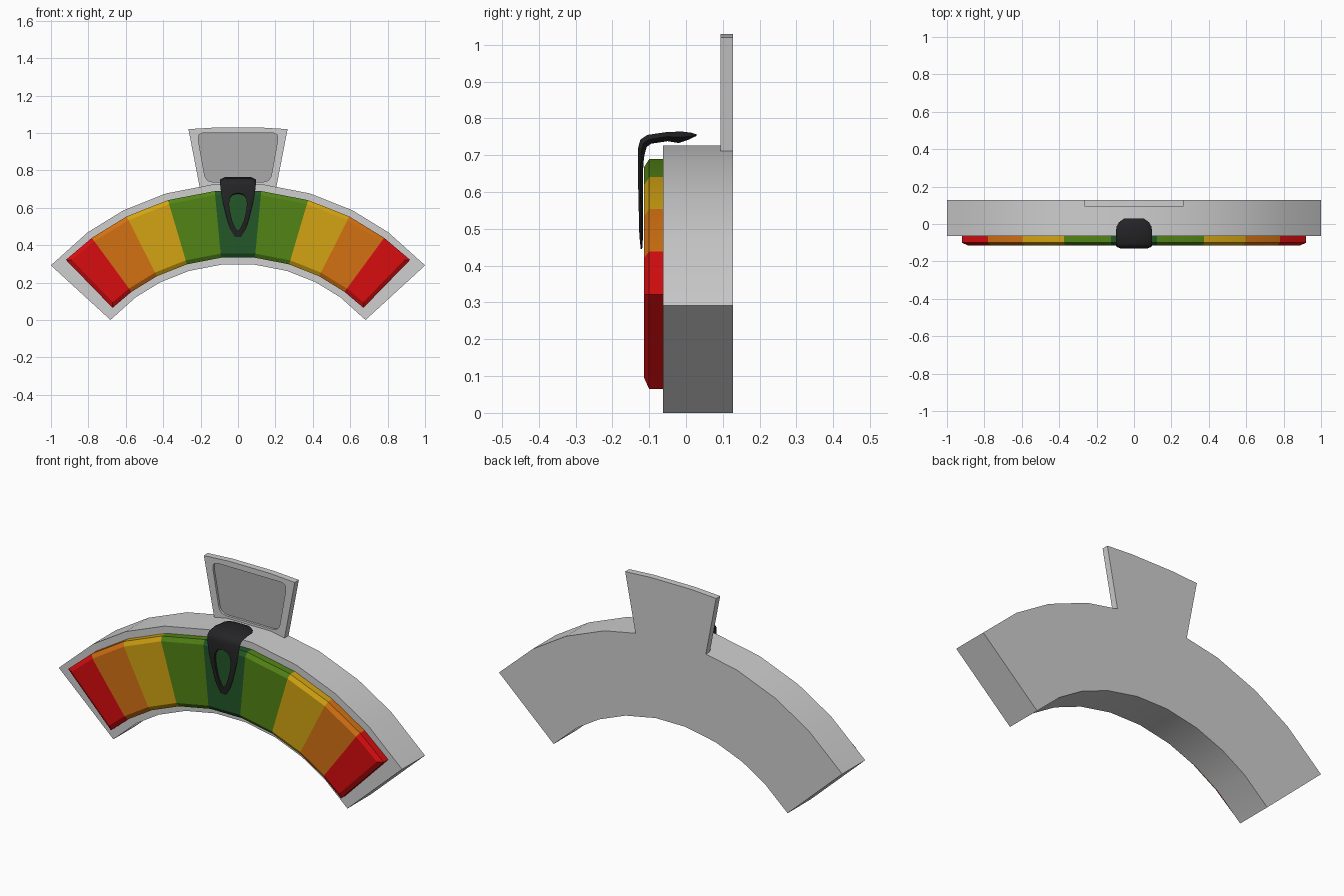
import bpy, bmesh, math

if "Cube" in bpy.data.objects:
    bpy.data.objects.remove(bpy.data.objects["Cube"])

CZ = -0.625                      # centre height of all the arcs
STEPS = [5.4, 16.5, 26.8, 36.3]  # colour boundaries, degrees from vertical


def material(name, rgb):
    m = bpy.data.materials.new(name)
    m.diffuse_color = (*rgb, 1)
    m.use_nodes = True
    m.node_tree.nodes["Principled BSDF"].inputs["Base Color"].default_value = m.diffuse_color
    return m


light_grey = material("light_grey", (0.62, 0.62, 0.62))
mid_grey = material("mid_grey", (0.40, 0.40, 0.40))
black = material("black", (0.018, 0.018, 0.02))
bands = [material("dark_green", (0.016, 0.095, 0.02)),
         material("green", (0.085, 0.23, 0.008)),
         material("yellow", (0.65, 0.37, 0.006)),
         material("orange", (0.65, 0.165, 0.006)),
         material("red", (0.68, 0.004, 0.005))]


def polar(r, deg, y):
    a = math.radians(deg)
    return (r * math.sin(a), y, CZ + r * math.cos(a))


def finish(bm, name, mats, angle=30):
    bmesh.ops.recalc_face_normals(bm, faces=bm.faces)
    me = bpy.data.meshes.new(name)
    bm.to_mesh(me)
    bm.free()
    for m in mats:
        me.materials.append(m)
    me.shade_smooth()
    me.set_sharp_from_angle(angle=math.radians(angle))
    ob = bpy.data.objects.new(name, me)
    bpy.context.collection.objects.link(ob)
    return ob


def arc_block(name, end, section, mats, rule=None, caps=None):
    """Sweep a list of (radius, y, end inset) along the arc."""
    half = STEPS + [end]
    angles = [-a for a in reversed(half)] + half
    bm = bmesh.new()
    rings = []
    for a in angles:
        ring = []
        for r, y, inset in section:
            cut = math.degrees(inset / r) if abs(a) == end else 0
            ring.append(bm.verts.new(polar(r, a - math.copysign(cut, a), y)))
        rings.append(ring)
    n = len(section)
    for i in range(len(rings) - 1):
        A, B = rings[i], rings[i + 1]
        for j in range(n):
            k = (j + 1) % n
            f = bm.faces.new((A[j], A[k], B[k], B[j]))
            f.material_index = rule(i) if rule else 0
    for i, ring in ((0, rings[0]), (len(rings) - 2, rings[-1])):
        for cap in caps or [range(n)]:
            f = bm.faces.new([ring[j] for j in cap])
            f.material_index = rule(i) if rule else 0
    return finish(bm, name, mats)


# Curved housing
arc_block("housing", 47.5, [(1.357, 0.128, 0), (1.357, -0.063, 0),
                            (0.925, -0.063, 0), (0.925, 0.128, 0)], [light_grey])

# Coloured scale with a chamfered front edge, colours mirrored about the middle
arc_block("colour_scale", 44.2,
          [(1.32, -0.06, 0), (1.32, -0.1, 0), (1.298, -0.114, 0.022),
           (0.984, -0.114, 0.022), (0.962, -0.1, 0), (0.962, -0.06, 0)],
          bands, rule=lambda i: abs(i - 4), caps=[(0, 1, 4, 5), (1, 2, 3, 4)])


# Rear tab with a recessed rounded panel
def loop(bm, pts, y):
    vs = [bm.verts.new((x, y, z)) for x, z in pts]
    return vs, [bm.edges.new((vs[i], vs[(i + 1) % len(vs)])) for i in range(len(vs))]


def walls(bm, a, b):
    for i in range(len(a)):
        k = (i + 1) % len(a)
        bm.faces.new((a[i], a[k], b[k], b[i]))


def rounded(corners, r, n=4):
    out = []
    for i, (x, z) in enumerate(corners):
        ends = []
        for nx, nz in (corners[i - 1], corners[(i + 1) % len(corners)]):
            d = math.hypot(nx - x, nz - z)
            ends.append((x + (nx - x) * r / d, z + (nz - z) * r / d))
        (ax, az), (bx, bz) = ends
        for s in range(n + 1):
            t = s / n
            u, v, w = (1 - t) ** 2, 2 * t * (1 - t), t * t
            out.append((u * ax + v * x + w * bx, u * az + v * z + w * bz))
    return out


outline = [(-0.205, 0.71), (0.205, 0.71), (0.265, 1.02), (0.12, 1.029),
           (-0.12, 1.029), (-0.265, 1.02)]
panel = rounded([(-0.172, 0.738), (0.172, 0.738), (0.219, 1.0), (-0.219, 1.0)], 0.04)
bm = bmesh.new()
front, front_edges = loop(bm, outline, 0.094)
back, _ = loop(bm, outline, 0.128)
rim, rim_edges = loop(bm, panel, 0.094)
floor, _ = loop(bm, panel, 0.106)
walls(bm, front, back)
walls(bm, rim, floor)
bm.faces.new(back)
bm.faces.new(floor).material_index = 1
bmesh.ops.triangle_fill(bm, edges=front_edges + rim_edges, use_beauty=True)
finish(bm, "rear_tab", [light_grey, mid_grey])

# Pointer: half is lofted from the tip, over the bend, to the end of the arm
# rows: outer y, outer z, inner y, inner z, half width, half width of the hole
rows = [(-0.123, 0.445, -0.119, 0.445, 0.017, 0),
        (-0.126, 0.475, -0.117, 0.475, 0.036, 0),
        (-0.127, 0.49, -0.117, 0.49, 0.043, 0.013),
        (-0.128, 0.53, -0.117, 0.53, 0.056, 0.031),
        (-0.129, 0.58, -0.117, 0.58, 0.069, 0.043),
        (-0.13, 0.62, -0.117, 0.62, 0.079, 0.048),
        (-0.13, 0.65, -0.117, 0.65, 0.086, 0.044),
        (-0.13, 0.671, -0.116, 0.668, 0.089, 0.03),
        (-0.13, 0.68, -0.116, 0.675, 0.09, 0),
        (-0.13, 0.72, -0.113, 0.70, 0.094, 0),
        (-0.124, 0.742, -0.107, 0.722, 0.096, 0),
        (-0.105, 0.755, -0.095, 0.731, 0.097, 0),
        (-0.05, 0.763, -0.05, 0.738, 0.097, 0),
        (-0.01, 0.764, -0.02, 0.733, 0.094, 0),
        (0.014, 0.761, 0.005, 0.741, 0.08, 0),
        (0.03, 0.756, 0.028, 0.752, 0.05, 0)]
bm = bmesh.new()
rings = []
for fy, fz, by, bz, w, h in rows:
    m = h + 0.75 * (w - h)
    pts = [(h, fy, fz), (m, fy, fz), (w, (fy + by) / 2, (fz + bz) / 2),
           (m, by, bz), (h, by, bz)]
    rings.append([bm.verts.new(p) for p in pts])
for i in range(len(rings) - 1):
    A, B = rings[i], rings[i + 1]
    for j in range(5):
        if j == 4 and rows[i][5] == 0 and rows[i + 1][5] == 0:
            continue             # leave the middle open where the halves join
        k = (j + 1) % 5
        bm.faces.new((A[j], A[k], B[k], B[j]))
bm.faces.new(rings[0])
bm.faces.new(rings[-1])
pointer = finish(bm, "pointer", [black], 50)
mirror = pointer.modifiers.new("mirror", 'MIRROR')
mirror.merge_threshold = 0.0005
